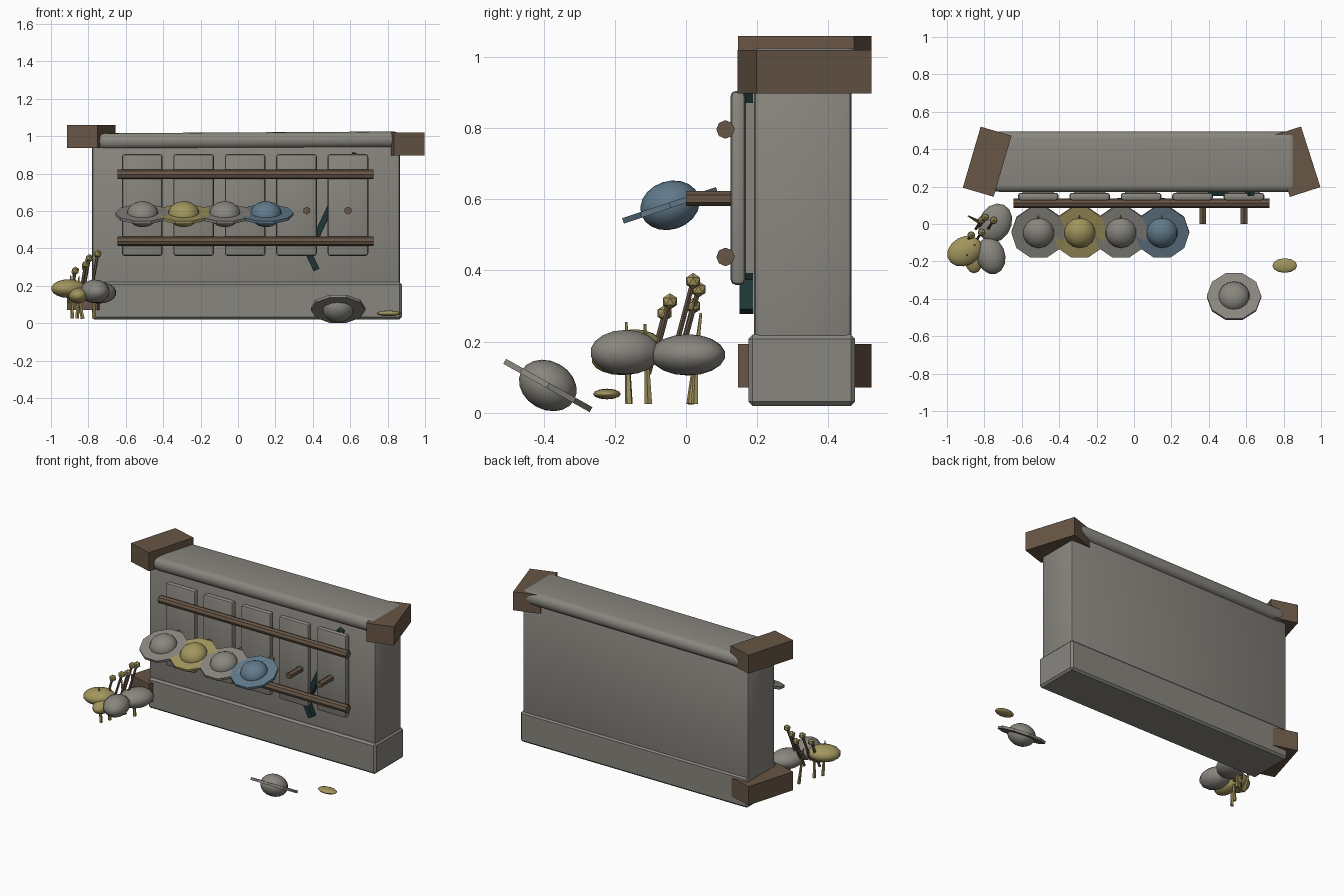
import bpy
import math
from mathutils import Vector, Matrix

if "Cube" in bpy.data.objects:
    bpy.data.objects.remove(bpy.data.objects["Cube"], do_unlink=True)


def material(name, rgb):
    m = bpy.data.materials.new(name)
    m.use_nodes = True
    m.diffuse_color = (*rgb, 1)
    m.node_tree.nodes["Principled BSDF"].inputs["Base Color"].default_value = (*rgb, 1)
    return m


STONE = material("warm grey", (0.25, 0.238, 0.21))
WOOD = material("brown wood", (0.135, 0.092, 0.06))
YELLOW = material("dull yellow", (0.36, 0.30, 0.11))
BLUE = material("slate blue", (0.12, 0.195, 0.26))
TEAL = material("dark teal", (0.013, 0.035, 0.035))


def finish(name, mat, smooth=True):
    ob = bpy.context.object
    ob.name = name
    ob.data.materials.append(mat)
    if smooth:
        bpy.ops.object.shade_smooth_by_angle(angle=math.radians(35))
    return ob


def box(name, mat, center, size, rot=(0, 0, 0), bevel=0, segments=2):
    bpy.ops.mesh.primitive_cube_add(size=1, location=center, rotation=rot)
    ob = bpy.context.object
    ob.scale = size
    bpy.ops.object.transform_apply(location=False, rotation=False, scale=True)
    if bevel:
        mod = ob.modifiers.new("Bevel", "BEVEL")
        mod.width, mod.segments = bevel, segments
        bpy.ops.object.modifier_apply(modifier="Bevel")
    return finish(name, mat, bool(bevel))


def rod(name, mat, a, b, r1, r2, sides):
    a, b = Vector(a), Vector(b)
    d = b - a
    bpy.ops.mesh.primitive_cone_add(vertices=sides, radius1=r1, radius2=r2, depth=d.length,
                                    location=(a + b) / 2)
    ob = bpy.context.object
    ob.rotation_euler = d.to_track_quat("Z", "Y").to_euler()
    return finish(name, mat, sides > 6)


def blob(name, mat, center, radii, rot=(0, 0, 0), segments=14, rings=9):
    bpy.ops.mesh.primitive_uv_sphere_add(segments=segments, ring_count=rings, radius=1,
                                         location=center, rotation=rot)
    bpy.context.object.scale = radii
    return finish(name, mat)


# Wall with rounded cap and wider footing
box("wall", STONE, (0.043, 0.328, 0.5), (1.645, 0.275, 0.9), bevel=0.015)
box("wall_cap", STONE, (0.06, 0.333, 0.978), (1.62, 0.325, 0.085),
    rot=(0, -0.006, 0), bevel=0.038, segments=4)
box("wall_footing", STONE, (0.048, 0.325, 0.12), (1.655, 0.3, 0.2), bevel=0.012, segments=1)

# Angled wooden corner blocks
for name, x, z, turn in (("top_right_block", -0.785, 0.998, -0.285),
                         ("top_left_block", 0.863, 0.958, 0.31),
                         ("bottom_right_block", -0.785, 0.133, -0.285)):
    box(name, WOOD, (x, 0.333, z), (0.172, 0.34, 0.122), rot=(0, 0, turn))

# Row of planks held by two rails
for i in range(5):
    box("plank_%d" % (i + 1), STONE, (-0.512 + 0.275 * i, 0.146, 0.632),
        (0.217, 0.042, 0.545), bevel=0.015)
    box("plank_backing_%d" % (i + 1), STONE, (-0.512 + 0.275 * i, 0.18, 0.632),
        (0.17, 0.03, 0.48))
for name, z in (("upper_rail", 0.796), ("lower_rail", 0.438)):
    rod(name, WOOD, (-0.645, 0.111, z), (0.725, 0.111, z), 0.026, 0.026, 8)

# Hooked dark stick tucked behind the planks
for name, top, bottom in (("stick_shaft", (0.63, 0.91), (0.375, 0.37)),
                          ("stick_hook", (0.375, 0.38), (0.42, 0.285))):
    dx, dz = top[0] - bottom[0], top[1] - bottom[1]
    box(name, TEAL, ((top[0] + bottom[0]) / 2, 0.17, (top[1] + bottom[1]) / 2),
        (0.034, 0.04, math.hypot(dx, dz)), rot=(0, math.atan2(dx, dz), 0))

# Pegs
for i in range(6):
    x = -0.512 + 0.22 * i
    rod("peg_%d" % (i + 1), WOOD, (x, 0.0, 0.602), (x, 0.14, 0.602), 0.021, 0.021, 6)


# Hats: a flattened crown through a ten-sided brim
def hat(name, mat, center, tilt):
    blob(name + "_crown", mat, center, (0.085, 0.085, 0.068), rot=(tilt, 0, 0), rings=10)
    bpy.ops.mesh.primitive_cylinder_add(vertices=10, radius=0.146, depth=0.016,
                                        location=center, rotation=(tilt, 0, math.pi / 10))
    ob = bpy.context.object
    ob.rotation_euler = (Matrix.Rotation(tilt, 3, "X")
                         @ Matrix.Rotation(math.pi / 10, 3, "Z")).to_euler()
    finish(name + "_brim", mat)


for i, mat in enumerate((STONE, YELLOW, STONE, BLUE)):
    hat("hung_hat_%d" % (i + 1), mat, (-0.51 + 0.22 * i, -0.045, 0.583), 0.32)
hat("fallen_hat", STONE, (0.535, -0.388, 0.077), -0.51)

# Small disc on the ground
blob("ground_disc", YELLOW, (0.806, -0.222, 0.053), (0.066, 0.039, 0.015), segments=12, rings=6)

# Bush of rounded clumps
blob("front_clump", STONE, (-0.765, -0.17, 0.17), (0.078, 0.102, 0.063), rot=(0, 0, 0.25))
blob("back_clump", STONE, (-0.742, 0.005, 0.163), (0.088, 0.11, 0.058), rot=(0, 0, -0.45))
blob("side_clump", YELLOW, (-0.905, -0.145, 0.185), (0.1, 0.078, 0.05), rot=(0, 0, 0.5))
blob("low_clump", YELLOW, (-0.855, -0.18, 0.148), (0.052, 0.085, 0.042))

# Bush stems
for i, (a, b) in enumerate((((-0.885, -0.16, 0.025), (-0.895, -0.168, 0.255)),
                            ((-0.86, -0.105, 0.025), (-0.85, -0.115, 0.25)),
                            ((-0.83, 0.012, 0.025), (-0.885, 0.042, 0.28)),
                            ((-0.77, 0.025, 0.025), (-0.77, 0.03, 0.2)))):
    rod("stem_%d" % (i + 1), YELLOW, a, b, 0.011, 0.004, 5)

# Round flower heads on thin stalks
for i, head in enumerate(((-0.87, -0.06, 0.28), (-0.815, -0.045, 0.313), (-0.75, 0.02, 0.37),
                          (-0.795, 0.035, 0.347), (-0.815, 0.02, 0.3))):
    rod("stalk_%d" % (i + 1), WOOD, Vector(head) - Vector((0.03, 0.045, 0.17)), head,
        0.008, 0.008, 6)
    bpy.ops.mesh.primitive_ico_sphere_add(subdivisions=1, radius=0.023, location=head)
    finish("flower_head_%d" % (i + 1), YELLOW, False)
